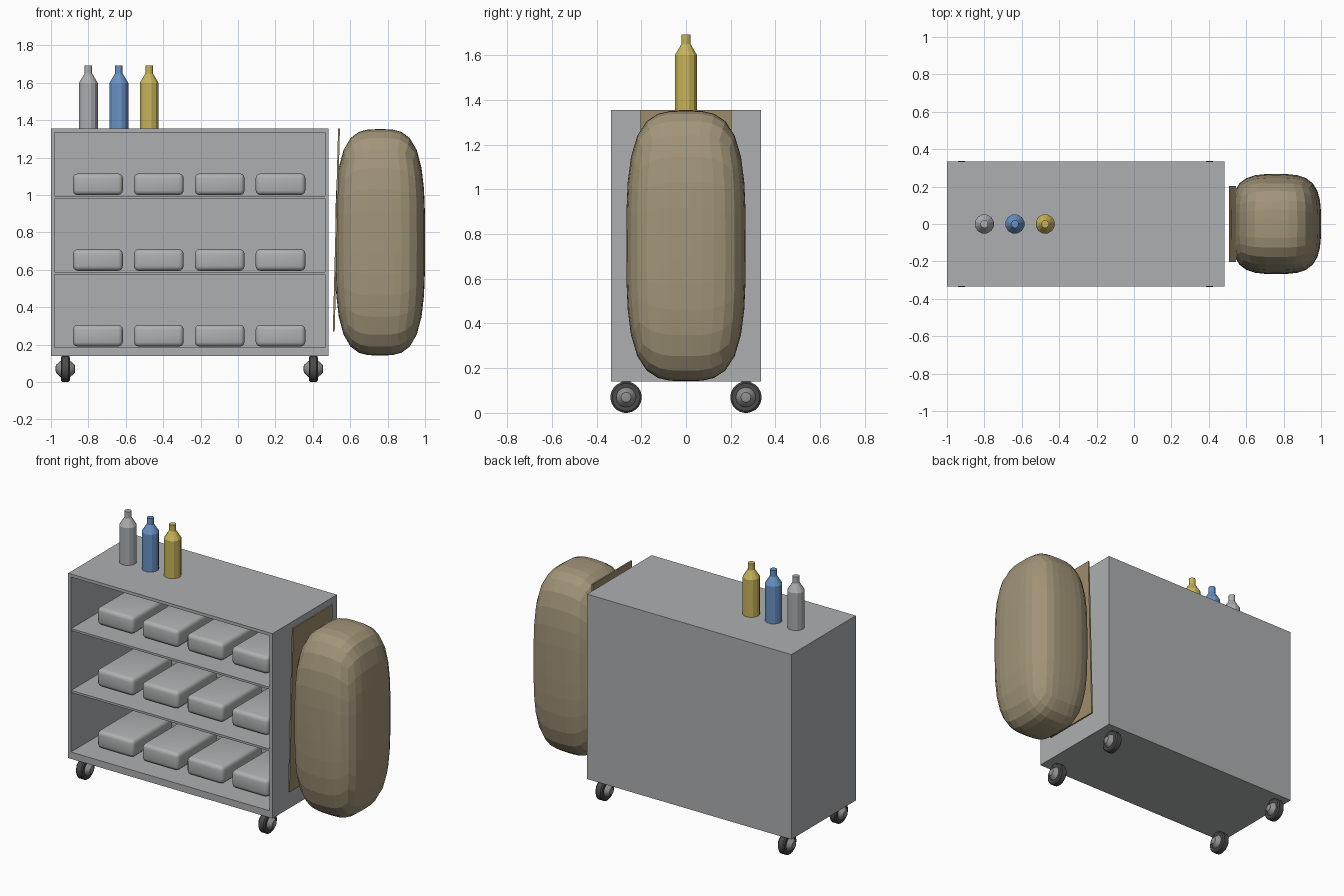
import bpy, bmesh, math
from mathutils import Matrix, Vector

if "Cube" in bpy.data.objects:
    bpy.data.objects.remove(bpy.data.objects["Cube"])


def material(name, rgb):
    m = bpy.data.materials.new(name)
    m.diffuse_color = (*rgb, 1)
    m.use_nodes = True
    m.node_tree.nodes["Principled BSDF"].inputs["Base Color"].default_value = m.diffuse_color
    return m


STEEL = material("grey steel", (0.42, 0.43, 0.44))
TRAY = material("pale grey", (0.42, 0.44, 0.44))
TAN = material("tan cloth", (0.36, 0.30, 0.19))
BOARD = material("brown board", (0.34, 0.27, 0.15))
BLUE = material("blue", (0.14, 0.29, 0.56))
YELLOW = material("yellow", (0.58, 0.46, 0.10))
RUBBER = material("dark rubber", (0.07, 0.07, 0.07))
HUB = material("hub grey", (0.28, 0.28, 0.28))


def finish(name, bm, mat, smooth=None):
    bmesh.ops.recalc_face_normals(bm, faces=bm.faces)
    me = bpy.data.meshes.new(name)
    bm.to_mesh(me)
    bm.free()
    me.materials.append(mat)
    ob = bpy.data.objects.new(name, me)
    bpy.context.collection.objects.link(ob)
    if smooth:
        bpy.ops.object.select_all(action='DESELECT')
        ob.select_set(True)
        bpy.context.view_layer.objects.active = ob
        bpy.ops.object.shade_smooth_by_angle(angle=math.radians(smooth))
    return ob


def add_box(bm, lo, hi):
    lo, hi = Vector(lo), Vector(hi)
    m = Matrix.Translation((lo + hi) / 2) @ Matrix.Diagonal((*(hi - lo), 1))
    return bmesh.ops.create_cube(bm, size=1, matrix=m)["verts"]


def lathe(name, profile, sides, mat, matrix, smooth=None):
    """Revolve (radius, height) points round the local z axis."""
    bm = bmesh.new()
    rings = [[bm.verts.new((r * math.cos(a), r * math.sin(a), z))
              for a in (2 * math.pi * (i + 0.5) / sides for i in range(sides))]
             for r, z in profile]
    for a, b in zip(rings, rings[1:]):
        for i in range(sides):
            j = (i + 1) % sides
            bm.faces.new((a[i], a[j], b[j], b[i]))
    bm.faces.new(rings[0])
    bm.faces.new(rings[-1])
    bm.transform(matrix)
    return finish(name, bm, mat, smooth)


# cabinet shell, open at the front
X0, X1, Y, Z0, Z1 = -1.0, 0.485, 0.335, 0.14, 1.355
T = 0.02
bm = bmesh.new()
add_box(bm, (X0, -Y, Z0), (X0 + T, Y, Z1))
add_box(bm, (X1 - T, -Y, Z0), (X1, Y, Z1))
add_box(bm, (X0 + T, -Y, Z1 - T), (X1 - T, Y, Z1))
add_box(bm, (X0 + T, -Y, Z0), (X1 - T, Y, 0.185))
add_box(bm, (X0 + T, Y - T, 0.185), (X1 - T, Y, Z1 - T))
finish("cabinet", bm, STEEL)

# shelves
for z in (0.582, 0.988):
    bm = bmesh.new()
    add_box(bm, (X0 + T, -Y + 0.003, z - 0.007), (X1 - T, Y - T, z + 0.007))
    finish("shelf", bm, STEEL)

# rounded trays, four on each shelf
for z in (0.19, 0.595, 1.0):
    for i in range(4):
        x = -0.749 + 0.3255 * i
        bm = bmesh.new()
        add_box(bm, (x - 0.133, -0.21, z), (x + 0.133, 0.21, z + 0.115))
        bmesh.ops.bevel(bm, geom=bm.edges[:], offset=0.025, segments=3,
                        profile=0.5, affect='EDGES')
        finish("tray", bm, TRAY, 40)

# bottles on top
BOTTLE = [(0.052, 0), (0.052, 0.245), (0.021, 0.295), (0.021, 0.337)]
for x, name, mat in ((-0.8, "grey_bottle", STEEL), (-0.637, "blue_bottle", BLUE),
                     (-0.475, "yellow_bottle", YELLOW)):
    lathe(name, BOTTLE, 12, mat, Matrix.Translation((x, 0, Z1)))

# caster wheels with bulging hubs and short stems
TIRE = [(0.045, -0.024), (0.062, -0.024), (0.07, -0.017), (0.07, 0.017),
        (0.062, 0.024), (0.045, 0.024)]
HUBS = [(0.012, -0.052), (0.022, -0.05), (0.042, -0.028), (0.046, -0.02),
        (0.046, 0.02), (0.042, 0.028), (0.022, 0.05), (0.012, 0.052)]
for x in (-0.923, 0.403):
    for y in (-0.268, 0.268):
        m = Matrix.Translation((x, y, 0.07)) @ Matrix.Rotation(math.pi / 2, 4, 'Y')
        lathe("caster_tire", TIRE, 24, RUBBER, m, 35)
        lathe("caster_hub", HUBS, 24, HUB, m, 35)
        bm = bmesh.new()
        add_box(bm, (x - 0.022, y - 0.02, 0.12), (x + 0.022, y + 0.02, Z0))
        finish("caster_stem", bm, RUBBER)

# stuffed sack: grid cube pushed out to a superellipsoid
bm = bmesh.new()
bmesh.ops.create_cube(bm, size=2)
bmesh.ops.subdivide_edges(bm, edges=bm.edges[:], cuts=8, use_grid_fill=True)
N = 3.4
for v in bm.verts:
    p = Vector([math.tan(c * 0.72) / math.tan(0.72) for c in v.co])
    p /= sum(abs(c) ** N for c in p) ** (1 / N)
    v.co = (0.76 + 0.24 * p.x, 0.267 * p.y, 0.747 + 0.605 * p.z)
finish("sack", bm, TAN)

# tilted backing board between cabinet and sack
bm = bmesh.new()
verts = add_box(bm, (0.507, -0.204, 0.27), (0.517, 0.204, 1.355))
for v in verts:
    if v.co.z > 1:
        v.co.x += 0.028
finish("backing_board", bm, BOARD)
